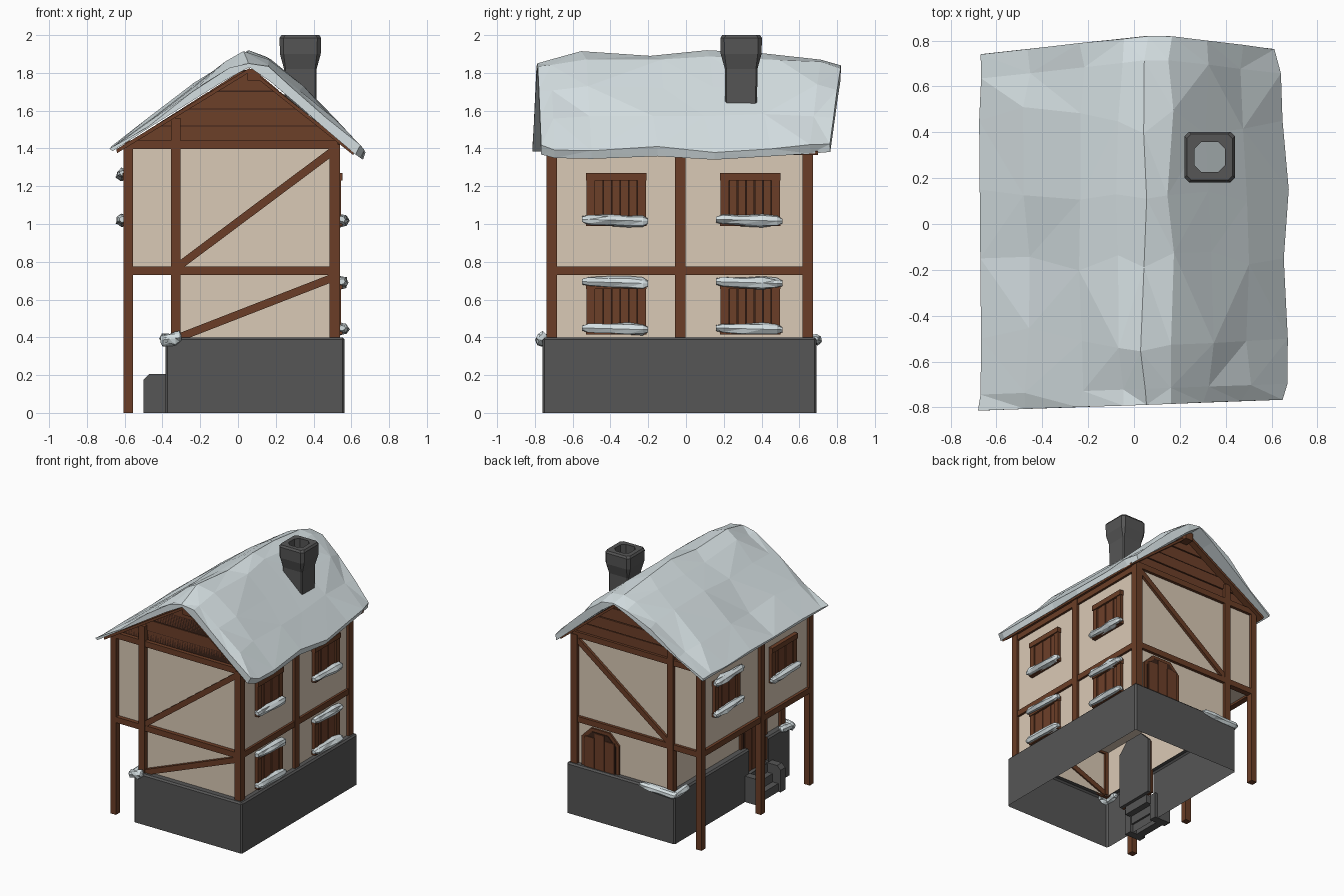
import bpy, bmesh, math, random
from mathutils import Vector

random.seed(4)
if "Cube" in bpy.data.objects:
    bpy.data.objects.remove(bpy.data.objects["Cube"])


def material(name, r, g, b):
    m = bpy.data.materials.new(name)
    m.use_nodes = True
    m.diffuse_color = (r, g, b, 1)
    m.node_tree.nodes["Principled BSDF"].inputs["Base Color"].default_value = (r, g, b, 1)
    return m


SNOW = material("snow", 0.67, 0.745, 0.765)
STONE = material("dark_stone", 0.092, 0.092, 0.092)
WOOD = material("beam_wood", 0.145, 0.048, 0.02)
BOARD = material("board_wood", 0.152, 0.05, 0.022)
GAP = material("gap_wood", 0.045, 0.017, 0.01)
PLASTER = material("plaster", 0.7, 0.585, 0.465)


def finish(name, bm, mat):
    bmesh.ops.recalc_face_normals(bm, faces=bm.faces)
    me = bpy.data.meshes.new(name)
    bm.to_mesh(me)
    bm.free()
    me.materials.append(mat)
    ob = bpy.data.objects.new(name, me)
    bpy.context.collection.objects.link(ob)
    return ob


def cube_mesh(lo, hi):
    bm = bmesh.new()
    bmesh.ops.create_cube(bm, size=1)
    for v in bm.verts:
        v.co = [min(a, b) + (c + 0.5) * abs(b - a) for a, b, c in zip(lo, hi, v.co)]
    return bm


def box(name, lo, hi, mat):
    return finish(name, cube_mesh(lo, hi), mat)


def beam(name, p, q, w=0.055):
    """Square timber between two points."""
    p, q = Vector(p), Vector(q)
    d = q - p
    bm = cube_mesh((-w / 2, -w / 2, -d.length / 2), (w / 2, w / 2, d.length / 2))
    ob = finish(name, bm, WOOD)
    ob.location = (p + q) / 2
    if abs(d.normalized().z) < 0.999:
        side = d.cross(Vector((0, 0, 1))).normalized()
        m = ob.matrix_basis.to_3x3()
        for i, axis in enumerate((side, d.normalized().cross(side), d.normalized())):
            m.col[i] = axis
        ob.rotation_euler = m.to_euler()


def loft(name, rings, mat, caps="face", tris=False):
    """Skin over closed rings with equal point counts."""
    bm = bmesh.new()
    loops = [[bm.verts.new(p) for p in ring] for ring in rings]
    n = len(loops[0])
    for a, b in zip(loops, loops[1:]):
        for i in range(n):
            j = (i + 1) % n
            bm.faces.new((a[i], a[j], b[j], b[i]))
    for l in (loops[0], loops[-1]):
        if caps == "face":
            bm.faces.new(l)
        elif caps == "strip":
            for i in range(n // 2 - 1):
                bm.faces.new((l[i], l[i + 1], l[n - 2 - i], l[n - 1 - i]))
    if tris:
        bmesh.ops.triangulate(bm, faces=bm.faces)
    return finish(name, bm, mat)


def lump(name, p, q, wide, high):
    """Faceted bank of snow lying from p to q."""
    p, q = Vector(p), Vector(q)
    across = (q - p).cross(Vector((0, 0, 1))).normalized()
    rings = []
    for t, s in ((0, 0.5), (0.1, 0.9), (0.4, 0.95), (0.7, 1.05), (0.92, 0.9), (1, 0.45)):
        ring = []
        for k in range(7):
            a = math.tau * k / 7
            r = s * random.uniform(0.75, 1.15)
            ring.append(p.lerp(q, t) + across * wide * r * math.cos(a)
                        + Vector((0, 0, high * r * math.sin(a))))
        rings.append(ring)
    loft(name, rings, SNOW, tris=True)


# Stone base: open shell with a rim and a gap for the side entrance
bm = cube_mesh((-0.385, -0.76, 0), (0.565, 0.692, 0.4))
bmesh.ops.delete(bm, geom=[f for f in bm.faces if f.normal.z < -0.9], context="FACES_ONLY")
bmesh.ops.bevel(bm, geom=[e for e in bm.edges if not e.is_boundary], offset=0.012,
                segments=1, affect="EDGES")
bm.normal_update()
top = max(bm.faces, key=lambda f: f.calc_center_median().z)
bmesh.ops.inset_region(bm, faces=[top], thickness=0.06)
bmesh.ops.delete(bm, geom=[top], context="FACES")
for co, no in (((0, -0.48, 0), (0, 1, 0)), ((0, -0.24, 0), (0, 1, 0)), ((0, 0, 0.2), (0, 0, 1))):
    bmesh.ops.bisect_plane(bm, geom=bm.verts[:] + bm.edges[:] + bm.faces[:],
                           plane_co=co, plane_no=no)
gap = [f for f in bm.faces for c in [f.calc_center_median()]
       if c.x < -0.3 and -0.48 < c.y < -0.24 and c.z > 0.2]
bmesh.ops.delete(bm, geom=gap, context="FACES")
finish("stone_base", bm, STONE)

# Entrance steps between chamfered cheek walls
for y in (-0.5, -0.22):
    profile = ((-0.5, 0), (-0.5, 0.175), (-0.47, 0.205), (-0.36, 0.205), (-0.36, 0))
    loft("step_cheek", [[(x, y + d, z) for x, z in profile] for d in (-0.03, 0.03)], STONE)
for i in range(3):
    x = -0.48 + 0.05 * i
    box("step", (x, -0.48, 0.065 * i), (x + 0.06, -0.24, 0.065 * (i + 1)), STONE)

# Plaster walls: open lower storey, overhanging upper storey
bm = cube_mesh((-0.33, -0.70, 0.385), (0.52, 0.645, 0.75))
bmesh.ops.delete(bm, geom=[f for f in bm.faces if f.normal.z < -0.9], context="FACES_ONLY")
finish("lower_walls", bm, PLASTER)
box("upper_walls", (-0.58, -0.70, 0.745), (0.52, 0.645, 1.42), PLASTER)

# Timber frame
FRONT, BACK = -0.71, 0.645
for y in (FRONT, -0.1, BACK):
    beam("porch_post", (-0.58, y, 0), (-0.58, y, 1.42), 0.05)
    beam("overhang_joist", (-0.58, y, 0.752), (-0.33, y, 0.752), 0.045)
for y in (FRONT, -0.03, BACK):
    beam("right_post", (0.513, y, 0.39), (0.513, y, 1.42))
for y in (FRONT, BACK):
    beam("gable_post", (-0.33, y, 0.39), (-0.33, y, 1.56), 0.052)
    beam("floor_beam", (-0.58, y, 0.752), (0.51, y, 0.752), 0.045)
    beam("tie_beam", (-0.6, y, 1.42), (0.53, y, 1.42), 0.045)
    beam("upper_brace", (-0.31, y, 0.78), (0.5, y, 1.385), 0.042)
beam("lower_brace", (-0.31, FRONT, 0.4), (0.5, FRONT, 0.715), 0.042)
for x in (-0.58, 0.515):
    beam("side_floor_beam", (x, FRONT, 0.752), (x, BACK, 0.752), 0.045)
    beam("wall_plate", (x, FRONT, 1.395), (x, BACK, 1.395), 0.045)

# Gable boards
def slope_left(z):
    return -0.6 + (z - 1.42) * 1.58


def slope_right(z):
    return 0.56 - (z - 1.42) * 1.2


edges = (1.42, 1.515, 1.605, 1.7, 1.805)
for y, out in ((-0.69, -1), (0.635, 1)):
    for k, (a, b) in enumerate(zip(edges, edges[1:])):
        a += 0.007
        ring = ((slope_left(a), a), (slope_right(a), a), (slope_right(b), b), (slope_left(b), b))
        loft("gable_board", [[(x, y + d, z) for x, z in ring]
                             for d in (-0.01 * out, (0.012 + 0.006 * (k % 2)) * out)], BOARD)
    tri = ((-0.6, 1.42), (0.56, 1.42), (0.08, 1.815), (0.03, 1.815))
    loft("gable_backing", [[(x, y + d, z) for x, z in tri] for d in (-0.012, 0.006)], GAP)

# Roof deck and ridge beam
deck = ((-0.645, 1.395), (0.06, 1.825), (0.615, 1.385), (0.61, 1.365), (0.06, 1.803), (-0.64, 1.375))
loft("roof_deck", [[(x, y, z) for x, z in deck] for y in (-0.76, 0.7)], WOOD, caps="strip")
box("ridge_beam", (0.05, -0.765, 1.76), (0.12, 0.73, 1.82), WOOD)

# Snow blanket on the roof: each row has its y, ridge drop and right eave reach
upper = ((-0.675, 1.405), (-0.47, 1.56), (-0.23, 1.735), (-0.06, 1.855), (0.045, 1.92),
         (0.16, 1.875), (0.33, 1.74), (0.5, 1.57), (0.675, 1.39))
under = ((0.655, 1.345), (0.5, 1.475), (0.33, 1.622), (0.17, 1.755), (0.06, 1.83),
         (-0.07, 1.76), (-0.23, 1.66), (-0.47, 1.51), (-0.665, 1.385))
rows = ((-0.8, 0.07, 0.95), (-0.73, 0.05, 0.99), (-0.5, 0.005, 1), (-0.15, 0.03, 0.97),
        (0.15, 0, 1.01), (0.45, 0.015, 0.97), (0.72, 0.05, 0.94), (0.825, 0.08, 0.92))
rings = []
for i, (y, drop, reach) in enumerate(rows):
    ring = []
    for k, (x, z) in enumerate(upper + under):
        inner = 0 < k < len(upper) - 1
        yy = y
        if i >= len(rows) - 2:
            yy -= 0.11 * abs(x - 0.1)
        elif i < 2:
            yy += 0.01 + 0.035 * x
        elif inner:
            yy += random.uniform(-0.06, 0.06)
        if x > 0.3:
            z += (1 - reach) * x * 0.7
            x *= reach
        if k < len(upper):
            jig = 0.018 if inner else 0.01
            x += random.uniform(-jig, jig)
            z += random.uniform(-jig, jig) * (0 if k == 4 else 0.7)
            z -= drop * (1 if k == 4 else 0.5 if inner else 0)
        ring.append((x, yy, z))
    rings.append(ring)
loft("roof_snow", rings, SNOW, caps="strip", tris=True)

# Hollow chimney with a flared head
def octagon(r, c, z):
    pts = ((r, -r + c), (r, r - c), (r - c, r), (-r + c, r), (-r, r - c), (-r, -r + c), (-r + c, -r), (r - c, -r))
    return [(0.33 + x, 0.292 + y, z) for x, y in pts]


loft("chimney", [octagon(*s) for s in (
    (0.084, 0.008, 1.58), (0.086, 0.008, 1.82), (0.108, 0.02, 1.9), (0.11, 0.02, 1.985),
    (0.1, 0.02, 2.0), (0.066, 0.03, 2.0), (0.066, 0.03, 1.6))], STONE, caps="open")

# Shuttered windows with snow on sills and some lintels
def window(side, y, z, capped):
    x = 0.52 if side > 0 else -0.58

    def piece(name, y0, y1, z0, z1, depth, mat):
        box(name, (x, y + y0, z + z0), (x + side * depth, y + y1, z + z1), mat)

    piece("window_back", -0.14, 0.14, 0.01, 0.26, 0.008, GAP)
    piece("window_lintel", -0.16, 0.16, 0.24, 0.28, 0.032, WOOD)
    piece("window_sill", -0.16, 0.16, 0, 0.03, 0.032, WOOD)
    for s in (-1, 1):
        piece("window_jamb", s * 0.135 - 0.022, s * 0.135 + 0.022, 0.03, 0.24, 0.025, WOOD)
    for k in range(5):
        c = (k - 2) * 0.045
        piece("shutter_board", c - 0.0205, c + 0.0205, 0.02, 0.245, 0.016 + 0.003 * (k % 2), BOARD)
    for h in [0.035] + [0.28] * capped:
        xs = x + side * 0.03
        lump("window_snow", (xs, y - 0.18, z + h), (xs, y + 0.17, z + h - 0.01), 0.036, 0.032)


for y in (-0.37, 0.34):
    window(1, y, 0.99, False)
    window(1, y, 0.415, True)
    window(-1, y, 0.99, y > 0)


# Plank doors with cut-corner tops
def door(name, place, half, z0, z1, d0, d1, mat):
    c = half * 0.5
    ring = ((-half, z0), (half, z0), (half, z1 - c), (half - c, z1), (c - half, z1), (-half, z1 - c))
    loft(name, [[place(u, d, z) for u, z in ring] for d in (d0, d1)], mat)


def at_side(u, d, z):
    return (-0.33 - d, -0.36 + u, z)


def at_back(u, d, z):
    return (0.29 + u, 0.645 + d, z)


door("side_door_lining", at_side, 0.16, 0.2, 0.72, -0.03, -0.005, STONE)
for label, place, low in (("side_door", at_side, 0.2), ("back_door", at_back, 0.38)):
    door(label + "_frame", place, 0.165, low, 0.71, -0.005, 0.015, WOOD)
    door(label + "_leaf", place, 0.138, low, 0.685, 0, 0.02, GAP)
    for k in (-1, 0, 1):
        c = k * 0.088
        high = 0.64 if k else 0.68
        box(label + "_plank", place(c - 0.041, 0, low), place(c + 0.041, 0.026, high), BOARD)

# Snow on the base corners
lump("back_corner_snow", (-0.4, 0.69, 0.385), (-0.08, 0.685, 0.395), 0.034, 0.03)
lump("back_side_snow", (-0.385, 0.7, 0.385), (-0.38, 0.52, 0.395), 0.03, 0.03)
lump("front_corner_snow", (-0.41, -0.77, 0.385), (-0.3, -0.765, 0.4), 0.03, 0.036)
lump("front_side_snow", (-0.385, -0.79, 0.385), (-0.375, -0.64, 0.395), 0.03, 0.03)
